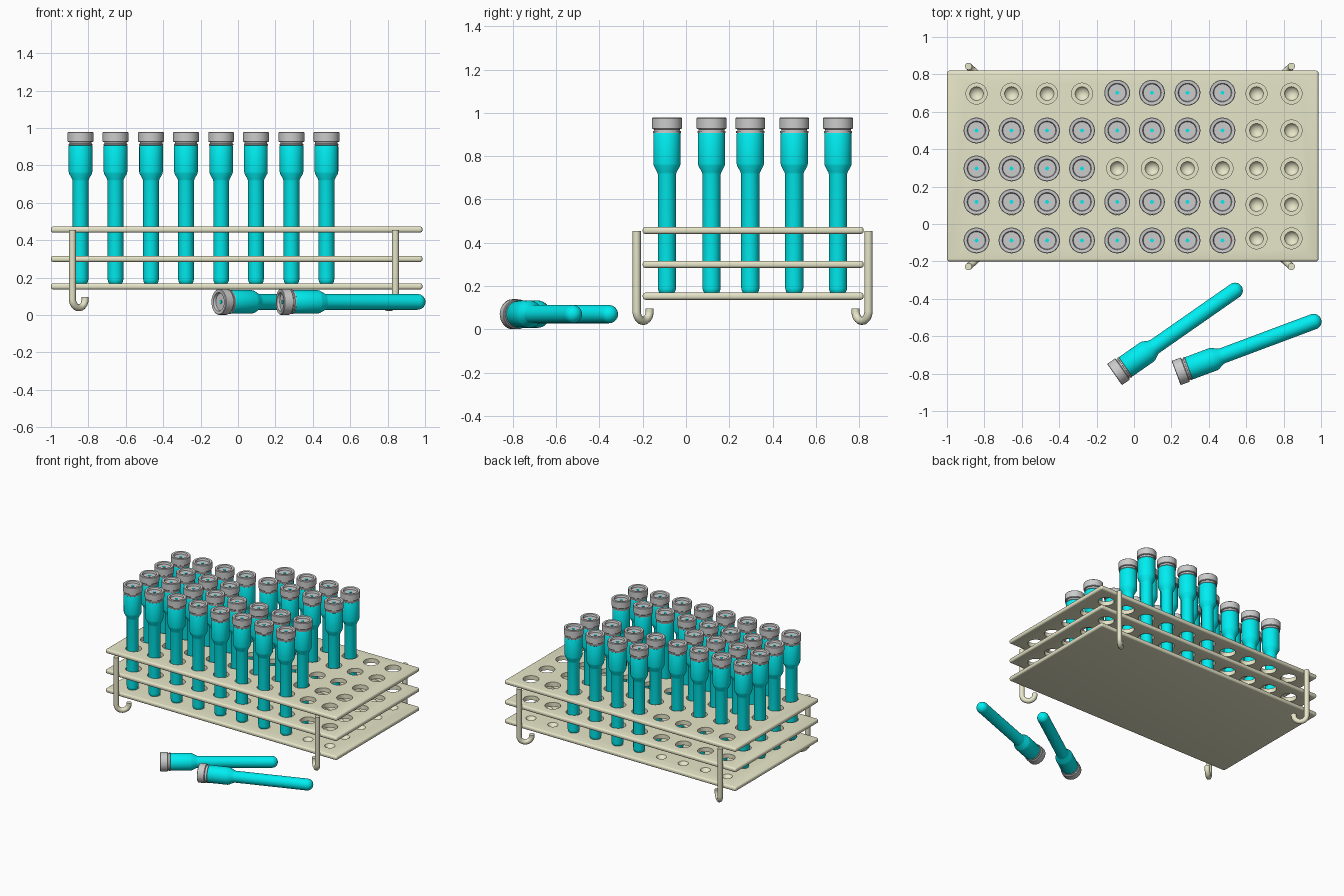
import bpy, bmesh, math
from mathutils import Vector, Matrix, Quaternion

if "Cube" in bpy.data.objects:
    bpy.data.objects.remove(bpy.data.objects["Cube"])

COL_X = [-0.842, -0.655, -0.465, -0.278, -0.09, 0.096, 0.286, 0.473, 0.655, 0.842]
HOLE_Y = [-0.077, 0.104, 0.297, 0.5, 0.697]
TUBE_Y = [-0.088, 0.118, 0.297, 0.5, 0.702]
FILLED = [range(8), range(8), range(4), range(8), range(4, 8)]   # columns holding a tube, per row
TUBE_TOP = 0.978


def material(name, rgb):
    m = bpy.data.materials.new(name)
    m.diffuse_color = (*rgb, 1)
    m.use_nodes = True
    m.node_tree.nodes["Principled BSDF"].inputs["Base Color"].default_value = m.diffuse_color
    return m


TEAL = material("teal_plastic", (0.0, 0.85, 0.88))
BEIGE = material("beige_coating", (0.80, 0.79, 0.58))


def add(name, data, mat=None):
    ob = bpy.data.objects.new(name, data)
    bpy.context.collection.objects.link(ob)
    if mat and not data.materials:
        data.materials.append(mat)
    return ob


def activate(ob):
    bpy.ops.object.select_all(action='DESELECT')
    ob.select_set(True)
    bpy.context.view_layer.objects.active = ob


def smooth(ob, angle=30):
    activate(ob)
    bpy.ops.object.shade_smooth_by_angle(angle=math.radians(angle))


def to_mesh(bm, name):
    me = bpy.data.meshes.new(name)
    bm.to_mesh(me)
    bm.free()
    return me


def lathe(name, profile, segs=32):
    """Spin a (radius, z) profile round the z axis."""
    bm = bmesh.new()
    vs = [bm.verts.new((r, 0, z)) for r, z in profile]
    es = [bm.edges.new(p) for p in zip(vs, vs[1:])]
    bmesh.ops.spin(bm, geom=vs + es, cent=(0, 0, 0), axis=(0, 0, 1),
                   angle=math.tau, steps=segs, use_duplicate=False)
    bmesh.ops.remove_doubles(bm, verts=bm.verts, dist=1e-5)
    bmesh.ops.recalc_face_normals(bm, faces=bm.faces)
    return to_mesh(bm, name)


def cutter(name, make):
    bm = bmesh.new()
    for x in COL_X:
        for y in HOLE_Y:
            make(bm, x, y)
    ob = add(name, to_mesh(bm, name))
    ob.hide_render = True
    return ob


# Rack shelves: two drilled plates over a dimpled base plate
hole_cutter = cutter("hole_cutter", lambda bm, x, y: bmesh.ops.create_cone(
    bm, cap_ends=True, segments=32, radius1=0.056, radius2=0.056, depth=0.6,
    matrix=Matrix.Translation((x, y, 0.4))))
dimple_cutter = cutter("dimple_cutter", lambda bm, x, y: bmesh.ops.create_uvsphere(
    bm, u_segments=24, v_segments=16, radius=0.043,
    matrix=Matrix.Translation((x, y, 0.191))))

for name, z, cut in (("top_shelf", 0.457, hole_cutter),
                     ("middle_shelf", 0.300, hole_cutter),
                     ("bottom_shelf", 0.153, dimple_cutter)):
    bm = bmesh.new()
    bmesh.ops.create_cube(bm, size=1, matrix=Matrix.Translation((-0.007, 0.31, z))
                          @ Matrix.Diagonal((1.986, 1.02, 0.033, 1)))
    bmesh.ops.bevel(bm, geom=bm.edges[:], offset=0.013, segments=4, profile=0.5, affect='EDGES')
    shelf = add(name, to_mesh(bm, name), BEIGE)
    mod = shelf.modifiers.new("holes", 'BOOLEAN')
    mod.operation, mod.solver, mod.object = 'DIFFERENCE', 'EXACT', cut
    activate(shelf)
    bpy.ops.object.modifier_apply(modifier=mod.name)
    smooth(shelf)

for ob in (hole_cutter, dimple_cutter):
    bpy.data.objects.remove(ob)

# Hooked wire legs, one near each corner, curling inwards
for side, x, sx in (("left", -0.885, 1), ("right", 0.842, -1)):
    for end, y, sy in (("front", -0.228, 1), ("back", 0.843, -1)):
        inward = Vector((0.068 * sx, 0.060 * sy, 0))
        r = inward.length / 2
        top = Vector((x, y, 0.455))
        centre = Vector((x, y, 0.039 + r)) + inward / 2
        path = [top]
        for i in range(17):
            a = math.pi * i / 16
            path.append(centre - inward / 2 * math.cos(a) - Vector((0, 0, r * math.sin(a))))
        path.append(path[-1] + Vector((0, 0, 0.012)))
        cu = bpy.data.curves.new(f"{end}_{side}_leg", 'CURVE')
        cu.dimensions = '3D'
        cu.bevel_depth, cu.bevel_resolution, cu.use_fill_caps = 0.019, 4, True
        sp = cu.splines.new('POLY')
        sp.points.add(len(path) - 1)
        for p, co in zip(sp.points, path):
            p.co = (*co, 1)
        sp.use_smooth = True
        add(cu.name, cu, BEIGE)

# Tube, cap and cap centre profiles, measured down from the cap top
tip = [(0.042 * math.cos(a), -0.785 - 0.042 * math.sin(a))
       for a in (math.pi / 2 * i / 8 for i in range(8))] + [(0, -0.827)]
PARTS = [
    ("tube", lathe("tube", [(0, -0.071), (0.061, -0.071), (0.063, -0.076), (0.063, -0.212),
                            (0.061, -0.222), (0.045, -0.252), (0.042, -0.262)] + tip), TEAL),
    ("cap", lathe("cap", [(0, -0.015), (0.046, -0.015), (0.050, -0.001), (0.053, 0), (0.066, 0),
                          (0.069, -0.003), (0.069, -0.050), (0.066, -0.053), (0.060, -0.054),
                          (0.060, -0.062), (0.065, -0.063), (0.065, -0.070), (0.060, -0.073),
                          (0, -0.073)]), None),
    ("cap_centre", lathe("cap_centre", [(0, -0.012), (0.010, -0.012), (0.010, -0.016),
                                        (0, -0.016)], 16), TEAL),
]
shaded = set()


def place_tube(label, loc, rot):
    for part, mesh, mat in PARTS:
        ob = add(f"{part}_{label}", mesh, mat)
        ob.matrix_world = Matrix.Translation(loc) @ rot.to_matrix().to_4x4()
        if part not in shaded:
            smooth(ob)
            shaded.add(part)


# Tubes standing in the rack
for row, cols in enumerate(FILLED):
    for c in cols:
        place_tube(f"row{row + 1}_col{c + 1}", (COL_X[c], TUBE_Y[row], TUBE_TOP), Quaternion())

# Two loose tubes lying in front
for label, x, y, deg in (("loose_a", -0.104, -0.805, 34.9), ("loose_b", 0.225, -0.797, 20.5)):
    a = math.radians(deg)
    back = -Vector((math.cos(a), math.sin(a), 0))
    place_tube(label, (x, y, 0.07), back.to_track_quat('Z', 'Y'))
